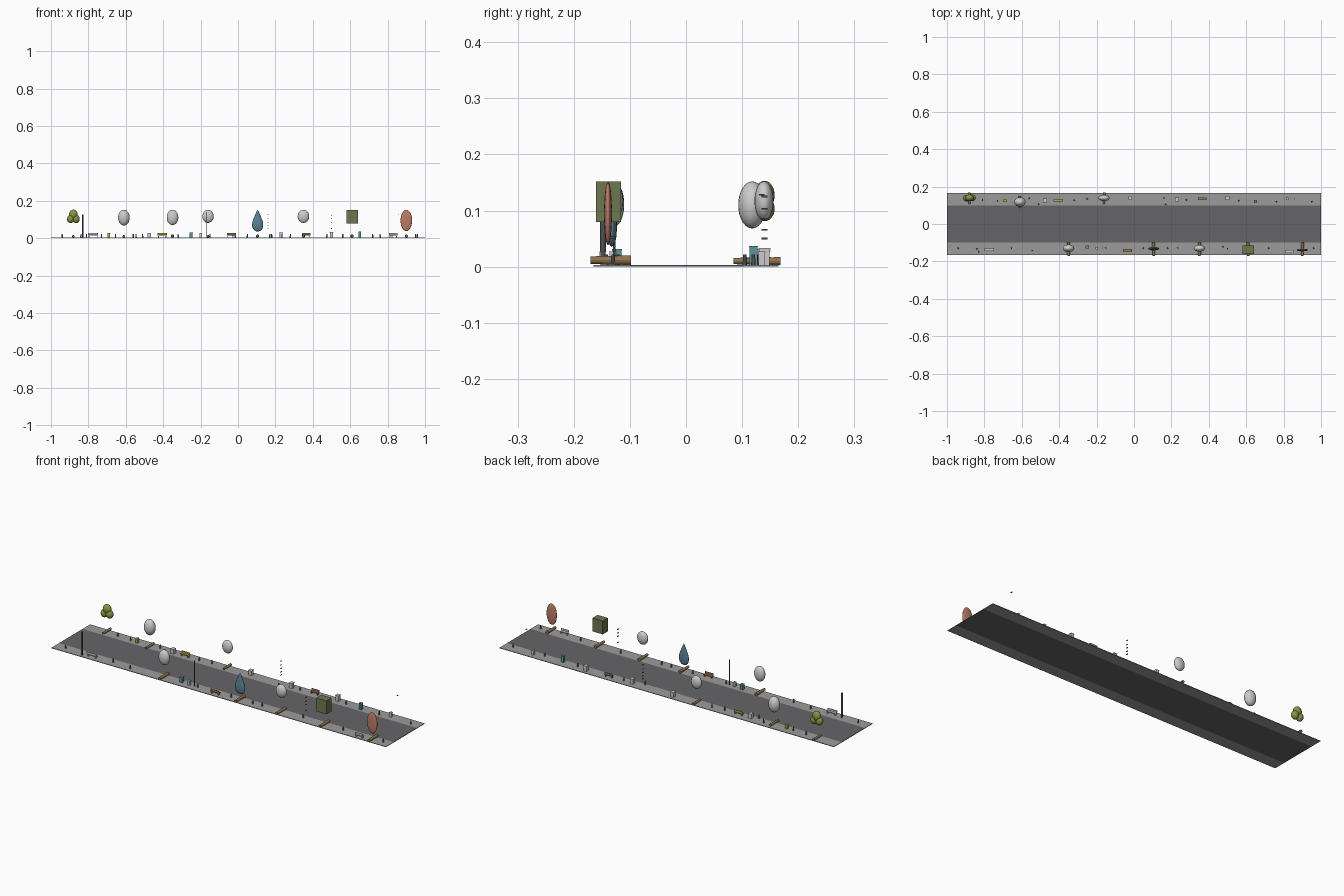
import bpy, bmesh, math
from mathutils import Matrix

if "Cube" in bpy.data.objects:
    bpy.data.objects.remove(bpy.data.objects["Cube"])

mats = {}
COL = dict(road=(.13, .13, .14), walk=(.33, .33, .33), bark=(.27, .17, .08), olive=(.24, .3, .06),
           sage=(.15, .19, .08), blue=(.1, .22, .29), red=(.5, .2, .14), dark=(.08, .08, .09),
           teal=(.1, .3, .32), yellow=(.5, .4, .05), brown=(.35, .2, .1), stone=(.2, .2, .2))


def finish(bm, name, color=None, smooth=False):
    me = bpy.data.meshes.new(name)
    bm.normal_update()
    bm.to_mesh(me)
    bm.free()
    ob = bpy.data.objects.new(name, me)
    bpy.context.collection.objects.link(ob)
    if smooth:
        for p in me.polygons:
            p.use_smooth = True
    if color:
        if color not in mats:
            mats[color] = bpy.data.materials.new(color)
            mats[color].diffuse_color = (*COL[color], 1)
        me.materials.append(mats[color])
    return ob


def add_box(bm, c, s):
    bmesh.ops.create_cube(bm, size=1, matrix=Matrix.Translation(c) @ Matrix.Diagonal((*s, 1)))


def boxes(name, parts, color=None):
    bm = bmesh.new()
    for c, s in parts:
        add_box(bm, c, s)
    return finish(bm, name, color)


def ball(name, parts, color=None, seg=20):
    bm = bmesh.new()
    for c, r in parts:
        bmesh.ops.create_uvsphere(bm, u_segments=seg, v_segments=seg * 2 // 3, radius=1,
                                  matrix=Matrix.Translation(c) @ Matrix.Diagonal((*r, 1)))
    return finish(bm, name, color, True)


def cyl(name, c, r, h, color=None, along_y=False, r2=None, seg=12):
    bm = bmesh.new()
    rot = Matrix.Rotation(math.pi / 2, 4, 'X') if along_y else Matrix()
    bmesh.ops.create_cone(bm, cap_ends=True, segments=seg, radius1=r, radius2=r2 or r, depth=h,
                          matrix=Matrix.Translation(c) @ rot)
    return finish(bm, name, color)


T = .003  # paving thickness

# road and pavements
boxes("road", [((0, 0, .0015), (2, .2, T))], "road")
for s in (-1, 1):
    boxes("pavement", [((0, s * .1325, .0015), (2, .065, T))], "walk")

# tree trunks lying across the pavement
for x, y, l in [(-.88, .137, .062), (-.61, .118, .066), (-.16, .137, .062), (-.35, -.134, .072),
                (.105, -.134, .072), (.35, -.134, .072), (.61, -.134, .072), (.9, -.134, .072)]:
    r = .0085 if y < 0 else .007
    cyl("tree_trunk", (x, y, T + r), r, l, "bark", True, r * .8)

# tree crowns
ball("clustered_crown", [((-.895, .138, .103), (.019, .018, .022)), ((-.865, .14, .103), (.019, .018, .022)),
                         ((-.88, .14, .127), (.023, .018, .026))], "olive")
for x, y, z, rx, ry, rz in [(-.61, .118, .11, .031, .025, .042), (-.35, -.13, .111, .031, .02, .041),
                            (-.16, .139, .117, .03, .017, .035), (.35, -.13, .117, .031, .018, .035)]:
    ball("oval_crown", [((x, y, z), (rx, ry, rz))])
ball("tall_crown", [((.9, -.139, .095), (.031, .007, .057))], "red")
boxes("square_crown", [((.61, -.138, .116), (.062, .044, .072))], "sage")

# teardrop crown: lathed profile, flattened front to back
bm = bmesh.new()
prof = [(0, .035), (.014, .039), (.025, .05), (.03, .068), (.028, .088), (.019, .112), (.008, .138), (0, .152)]
vs = [bm.verts.new((r, 0, z)) for r, z in prof]
es = [bm.edges.new((a, b)) for a, b in zip(vs, vs[1:])]
bmesh.ops.spin(bm, geom=vs + es, cent=(0, 0, 0), axis=(0, 0, 1), angle=math.tau, steps=20)
bmesh.ops.remove_doubles(bm, verts=bm.verts, dist=.0003)
bmesh.ops.recalc_face_normals(bm, faces=bm.faces)
bmesh.ops.transform(bm, matrix=Matrix.Translation((.105, -.132, 0)) @ Matrix.Diagonal((1, .3, 1, 1)), verts=bm.verts)
finish(bm, "teardrop_crown", "blue", True)

# street poles
cyl("thick_pole", (-.83, -.148, .065), .005, .126, "dark")
cyl("thin_pole", (-.17, -.128, .07), .002, .14, "dark")

# stacked floating sign plates
for x, y, zs in [(.16, .14, (.05, .066, .085, .103, .125)), (.5, -.132, (.052, .085, .103, .123)),
                 (.86, .135, (.128,))]:
    boxes("sign_plates", [((x, y, z), (.004, .01, .003)) for z in zs], "dark")

# benches: seat, backrest and two end supports
for x, y, w, col in [(-.775, -.138, .055, None), (-.405, .127, .05, "yellow"), (-.035, -.142, .05, "brown"),
                     (.365, .135, .045, "brown"), (.83, -.147, .045, None)]:
    b = -.006 if y < 0 else .006
    boxes("bench", [((x, y, .014), (w, .014, .003)), ((x, y + b, .022), (w, .003, .01))]
          + [((x + s * w * .4, y, .0085), (.004, .012, .011)) for s in (-1, 1)], col)

# bins and cabinets
for x, y, w, h, col in [(-.69, .125, .013, .022, "yellow"), (-.475, .125, .018, .024, None),
                        (-.25, -.123, .016, .026, "teal"), (-.2, -.13, .012, .022, None),
                        (-.02, .14, .018, .024, None), (.23, .13, .018, .026, None),
                        (.5, .14, .018, .028, None), (.65, .12, .014, .032, "teal"),
                        (.82, .135, .012, .022, None)]:
    boxes("street_cabinet", [((x, y, T + h / 2), (w, w, h)), ((x, y, T + h + .001), (w * 1.15, w * 1.15, .002))], col)

# short bollards
for x, y in [(-.94, -.13), (-.84, -.132), (-.655, -.13), (-.545, -.142), (-.15, -.128), (.05, -.13), (.18, -.13),
             (.235, -.128), (.475, -.122), (.72, -.13), (.96, -.13), (-.81, .13), (-.73, .125), (-.56, .137),
             (-.51, .105), (-.32, .127), (-.25, .135), (.17, .105), (.28, .13), (.56, .125), (.76, .12), (.95, .12)]:
    cyl("bollard", (x, y, T + .0095), .004, .019, "stone", r2=.003, seg=10)

for m in bpy.data.materials:
    if m.users and not m.is_grease_pencil:
        m.use_nodes = True
        m.node_tree.nodes["Principled BSDF"].inputs["Base Color"].default_value = m.diffuse_color
